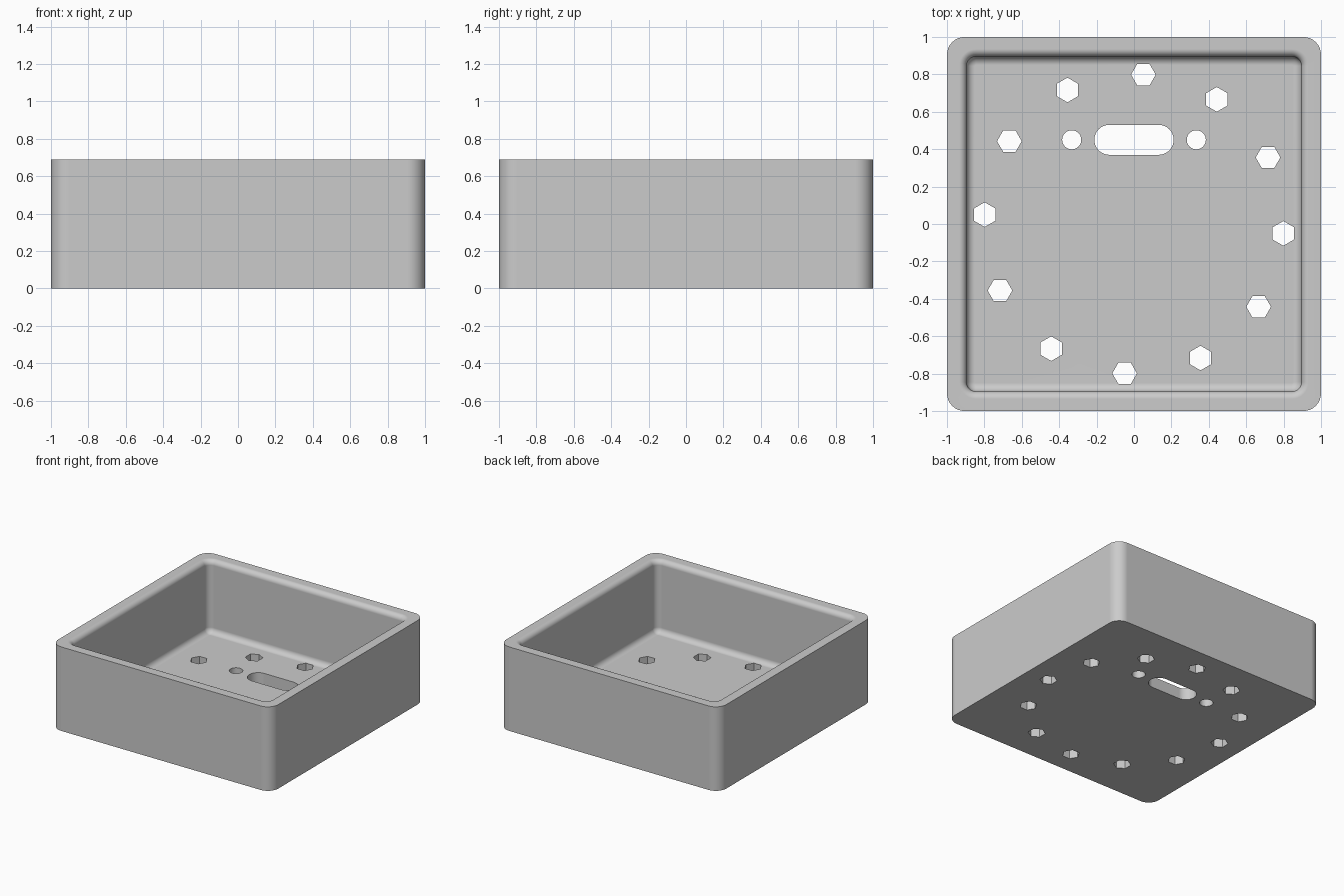
import bpy
import bmesh
from math import sin, cos, pi, radians

if "Cube" in bpy.data.objects:
    bpy.data.objects.remove(bpy.data.objects["Cube"], do_unlink=True)

HEIGHT, FLOOR = 0.69, 0.095
OUTER_R, WALL, WALL_R = 0.095, 0.895, 0.05
RIM_R, COVE_R = 0.04, 0.045
STEPS = 8

grey = bpy.data.materials.new("light grey")
grey.use_nodes = True
grey.diffuse_color = (0.6, 0.6, 0.6, 1)
grey.node_tree.nodes["Principled BSDF"].inputs["Base Color"].default_value = (0.6, 0.6, 0.6, 1)


def rounded_rect(hx, hy, r, cx=0, cy=0, steps=STEPS):
    """Counter-clockwise outline of a rectangle with round corners."""
    pts = []
    for quarter, (sx, sy) in enumerate([(1, 1), (-1, 1), (-1, -1), (1, -1)]):
        for i in range(steps + 1):
            a = (quarter + i / steps) * pi / 2
            pts.append((cx + sx * (hx - r) + r * cos(a), cy + sy * (hy - r) + r * sin(a)))
    return pts


def polygon(cx, cy, r, sides, turn=0):
    return [(cx + r * cos(turn + 2 * pi * i / sides), cy + r * sin(turn + 2 * pi * i / sides))
            for i in range(sides)]


def loft(bm, rings):
    """Skin a stack of (outline, z) rings and cap both ends."""
    loops = [[bm.verts.new((x, y, z)) for x, y in outline] for outline, z in rings]
    for low, high in zip(loops, loops[1:]):
        n = len(low)
        for i in range(n):
            j = (i + 1) % n
            bm.faces.new((low[i], low[j], high[j], high[i]))
    bm.faces.new(loops[0][::-1])
    bm.faces.new(loops[-1])


def make_object(name, bm):
    bmesh.ops.remove_doubles(bm, verts=bm.verts, dist=0.0001)
    bmesh.ops.recalc_face_normals(bm, faces=bm.faces)
    mesh = bpy.data.meshes.new(name)
    bm.to_mesh(mesh)
    bm.free()
    mesh.materials.append(grey)
    obj = bpy.data.objects.new(name, mesh)
    bpy.context.collection.objects.link(obj)
    return obj


def square(half, r):
    return rounded_rect(half, half, r)


# Tray shell: outer wall, rounded inner rim, inner wall, coved floor
rings = [(square(1, OUTER_R), 0), (square(1, OUTER_R), HEIGHT)]
for i in range(STEPS + 1):
    a = i / STEPS * pi / 2
    out = RIM_R * (1 - sin(a))
    rings.append((square(WALL + out, WALL_R + out), HEIGHT - RIM_R * (1 - cos(a))))
for i in range(STEPS + 1):
    a = i / STEPS * pi / 2
    inset = COVE_R * (1 - cos(a))
    rings.append((square(WALL - inset, WALL_R - inset), FLOOR + COVE_R * (1 - sin(a))))
bm = bmesh.new()
loft(bm, rings)
tray = make_object("tray", bm)

# Floor openings: ring of hexagons, two round holes, one slot
outlines = []
for k in range(12):
    a = radians(86.4 - 30 * k)
    outlines.append(polygon(0.8 * cos(a), 0.8 * sin(a), 0.066, 6, radians(30 * (k % 2))))
for side in (-1, 1):
    outlines.append(polygon(side * 0.333, 0.45, 0.051, 32))
outlines.append(rounded_rect(0.212, 0.08, 0.0795, 0, 0.45))
bm = bmesh.new()
for outline in outlines:
    loft(bm, [(outline, -0.1), (outline, 0.2)])
cutter = make_object("hole_cutter", bm)
cutter.hide_render = True

bpy.ops.object.select_all(action="DESELECT")
tray.select_set(True)
bpy.context.view_layer.objects.active = tray
cut = tray.modifiers.new("holes", "BOOLEAN")
cut.operation = "DIFFERENCE"
cut.solver = "EXACT"
cut.object = cutter
bpy.ops.object.modifier_apply(modifier=cut.name)
bpy.data.objects.remove(cutter, do_unlink=True)

# Smooth fillets while keeping the large faces flat
bpy.ops.object.shade_smooth_by_angle(angle=radians(30))
weighted = tray.modifiers.new("flat_faces", "WEIGHTED_NORMAL")
weighted.keep_sharp = True
